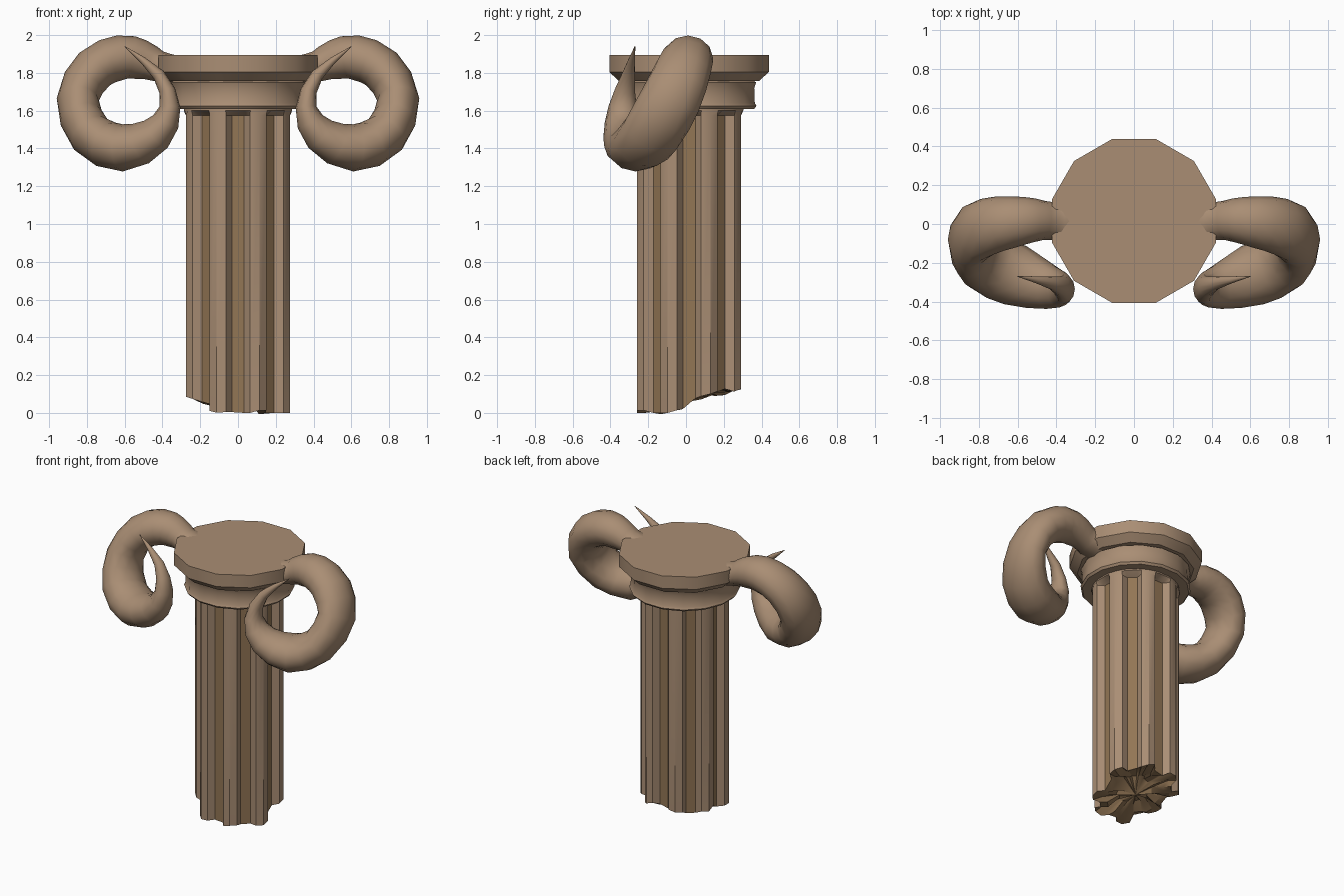
import bpy, bmesh, math, random
from mathutils import Vector

if "Cube" in bpy.data.objects:
    bpy.data.objects.remove(bpy.data.objects["Cube"])

random.seed(4)
CY = 0.016  # y of the column axis


def material(name, col):
    m = bpy.data.materials.new(name)
    m.diffuse_color = (*col, 1)
    m.use_nodes = True
    m.node_tree.nodes["Principled BSDF"].inputs["Base Color"].default_value = m.diffuse_color
    return m


stone = material("stone", (0.40, 0.27, 0.175))
dark = material("dark_stone", (0.29, 0.18, 0.09))


def finish(name, bm, angle=35):
    bmesh.ops.recalc_face_normals(bm, faces=bm.faces)
    me = bpy.data.meshes.new(name)
    bm.to_mesh(me)
    bm.free()
    ob = bpy.data.objects.new(name, me)
    bpy.context.collection.objects.link(ob)
    me.materials.append(stone)
    me.materials.append(dark)
    bpy.ops.object.select_all(action='DESELECT')
    ob.select_set(True)
    bpy.context.view_layer.objects.active = ob
    bpy.ops.object.shade_smooth_by_angle(angle=math.radians(angle))
    return ob


def skin(bm, rings):
    """Bridge equal-length closed loops of points; returns vertex rings and face rows."""
    vs = [[bm.verts.new(p) for p in r] for r in rings]
    rows = []
    for a, b in zip(vs, vs[1:]):
        n = len(a)
        rows.append([bm.faces.new((a[i], a[(i + 1) % n], b[(i + 1) % n], b[i])) for i in range(n)])
    return vs, rows


def lathe(name, profile, sides):
    bm = bmesh.new()
    rings = []
    for r, z in profile:
        rings.append([(r * math.cos(t), CY + r * math.sin(t), z)
                      for t in (2 * math.pi * (i + 0.5) / sides for i in range(sides))])
    vs, _ = skin(bm, rings)
    bm.faces.new(vs[0])
    bm.faces.new(vs[-1])
    return finish(name, bm)


# Capital: twelve-sided slab over a rounder neck ring
lathe("capital_slab", [(0.437, 1.895), (0.437, 1.805), (0.385, 1.757), (0.30, 1.757)], 12)
lathe("neck_ring", [(0.33, 1.77), (0.362, 1.75), (0.352, 1.72), (0.355, 1.64),
                    (0.364, 1.625), (0.352, 1.61), (0.27, 1.61)], 16)

# Fluted shaft with a broken lower end
SECTOR = [(-13, 0.283), (-8, 0.237), (8, 0.237), (13, 0.283), (22.5, 0.298)]
outline = [(math.radians(45 * k + a), r) for k in range(8) for a, r in SECTOR]


def loop(scale, zf, full=False):
    out = []
    for i, (t, r) in enumerate(outline):
        r = (0.29 if full else r) * scale
        x, y = r * math.sin(t), -r * math.cos(t)
        out.append((x, CY + y, zf(i, x, y)))
    return out


chips = [random.uniform(-0.03, 0.03) for _ in range(20)]


def broken(i, x, y):
    slope = 0.02 + max(0, y + 0.05) * 0.38 + max(0, -x - 0.12) * 0.3
    return max(0.0, slope + chips[i // 2])


bm = bmesh.new()
rings = [
    loop(0.45, lambda i, x, y: broken(i, x, y) + random.uniform(0.03, 0.07)),
    loop(0.78, lambda i, x, y: broken(i, x, y) + random.uniform(-0.01, 0.04)),
    loop(1, broken),
    loop(1, lambda i, x, y: 1.575),
    loop(1, lambda i, x, y: 1.60, True),
    loop(1, lambda i, x, y: 1.65, True),
]
vs, rows = skin(bm, rings)
for f in rows[0] + rows[1] + rows[2][1::5]:
    f.material_index = 1
hub = bm.verts.new((0, CY, 0.06))
for i in range(len(outline)):
    bm.faces.new((hub, vs[0][i], vs[0][i - 1])).material_index = 1
bm.faces.new(vs[-1])
finish("fluted_shaft", bm, 30)

# Horns: path points (x, y, z, radial radius, axial radius)
PATH = [(0.32, 0.015, 1.815, 0.075, 0.14), (0.42, 0.015, 1.835, 0.082, 0.098),
        (0.51, 0.02, 1.87, 0.105, 0.112), (0.62, 0.012, 1.882, 0.118, 0.132),
        (0.76, -0.015, 1.82, 0.118, 0.15), (0.848, -0.08, 1.66, 0.112, 0.16),
        (0.78, -0.185, 1.475, 0.12, 0.165), (0.61, -0.265, 1.403, 0.125, 0.16),
        (0.435, -0.325, 1.475, 0.095, 0.115), (0.36, -0.335, 1.62, 0.055, 0.075),
        (0.42, -0.305, 1.79, 0.033, 0.035), (0.60, -0.27, 1.94, 0.002, 0.002)]
pts = [Vector(p) for p in PATH]


def spline(u):
    i = min(int(u), len(pts) - 2)
    t = u - i
    p1, p2 = pts[i], pts[i + 1]
    p0 = pts[i - 1] if i else 2 * p1 - p2
    p3 = pts[i + 2] if i + 2 < len(pts) else 2 * p2 - p1
    return 0.5 * (2 * p1 + (p2 - p0) * t + (2 * p0 - 5 * p1 + 4 * p2 - p3) * t * t
                  + (3 * p1 - p0 - 3 * p2 + p3) * t ** 3)


def horn(name, side):
    bm = bmesh.new()
    rings = []
    steps = (len(pts) - 1) * 2
    for s in range(steps + 1):
        u = s / 2
        p = spline(u)
        c = Vector(p[:3])
        a, b = spline(max(0, u - 0.1)), spline(min(len(pts) - 1, u + 0.1))
        tan = (Vector(b[:3]) - Vector(a[:3])).normalized()
        out = c - Vector((0.6, c.y, 1.65))
        out = (out - tan * out.dot(tan)).normalized()
        axial = tan.cross(out)
        ring = []
        for k in range(12):
            w = 2 * math.pi * k / 12
            q = c + out * (p[3] * math.cos(w)) + axial * (p[4] * math.sin(w))
            ring.append((q.x * side, q.y, q.z))
        rings.append(ring)
    vs, _ = skin(bm, rings)
    bm.faces.new(vs[0])
    bm.faces.new(vs[-1])
    return finish(name, bm, 60)


horn("right_horn", 1)
horn("left_horn", -1)
